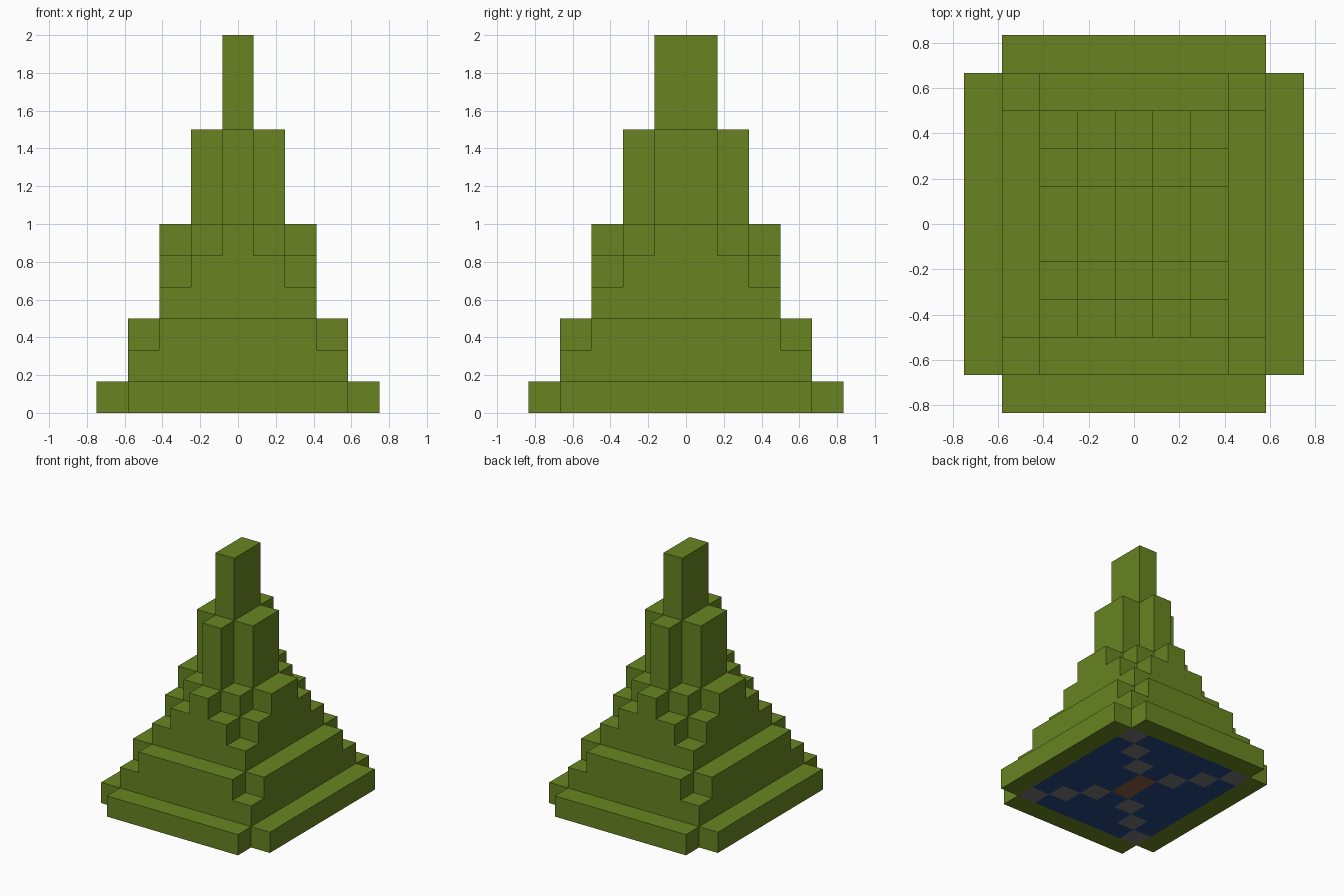
import bpy
import bmesh
from mathutils import Matrix, Vector

U = 1 / 6  # size of one step of the pyramid

cube = bpy.data.objects.get("Cube")
if cube:
    bpy.data.objects.remove(cube, do_unlink=True)


def material(name, srgb):
    linear = [((c / 255 + 0.055) / 1.055) ** 2.4 for c in srgb]
    mat = bpy.data.materials.new(name)
    mat.use_nodes = True
    mat.diffuse_color = (*linear, 1)
    mat.node_tree.nodes["Principled BSDF"].inputs["Base Color"].default_value = (*linear, 1)
    return mat


GREEN = material("olive green", (104, 132, 33))
BLUE = material("deep blue", (36, 70, 128))
GREY = material("stone grey", (118, 118, 118))
BROWN = material("earth brown", (136, 92, 62))


def add_block(bm, x0, x1, y0, y1, height):
    """Block standing on the ground, sized in steps."""
    size = Vector((x1 - x0, y1 - y0, height)) * U
    centre = Vector((x0 + x1, y0 + y1, height)) * U / 2
    bmesh.ops.create_cube(bm, size=1, matrix=Matrix.Translation(centre) @ Matrix.Diagonal((*size, 1)))


def part(name, x, y, height, underside):
    """Blocks over the given spans, repeated on every side; a span from 0 crosses the middle."""
    bm = bmesh.new()
    x_spans = [(-x[1], x[1])] if x[0] == 0 else [x, (-x[1], -x[0])]
    y_spans = [(-y[1], y[1])] if y[0] == 0 else [y, (-y[1], -y[0])]
    for xs in x_spans:
        for ys in y_spans:
            add_block(bm, *xs, *ys, height)
    # Only the faces on the ground take the underside colour
    bm.normal_update()
    for face in bm.faces:
        face.material_index = int(face.normal.z < -0.5)
    mesh = bpy.data.meshes.new(name)
    bm.to_mesh(mesh)
    bm.free()
    mesh.materials.append(GREEN)
    mesh.materials.append(underside)
    bpy.context.collection.objects.link(bpy.data.objects.new(name, mesh))


# Centre spire
part("spire", (0, 0.5), (0, 1), 12, BROWN)

# Tall piers hugging the spire, with shorter blocks in their corners
part("pier_sides", (0.5, 1.5), (0, 1), 9, BLUE)
part("pier_ends", (0, 0.5), (1, 2), 9, BLUE)
part("pier_corners", (0.5, 1.5), (1, 2), 6, GREY)

# Middle terrace, stepping down from the axes to the corners
part("terrace_sides", (1.5, 2.5), (0, 1), 6, BLUE)
part("terrace_ends", (0, 0.5), (2, 3), 6, BLUE)
part("terrace_side_steps", (1.5, 2.5), (1, 2), 5, BLUE)
part("terrace_end_steps", (0.5, 1.5), (2, 3), 5, BLUE)
part("terrace_corners", (1.5, 2.5), (2, 3), 4, GREY)

# Lower terrace
part("lower_sides", (2.5, 3.5), (0, 3), 3, BLUE)
part("lower_ends", (0, 2.5), (3, 4), 3, BLUE)
part("lower_corners", (2.5, 3.5), (3, 4), 2, GREY)

# Base steps, with open corners
part("base_sides", (3.5, 4.5), (0, 4), 1, GREEN)
part("base_ends", (0, 3.5), (4, 5), 1, GREEN)
